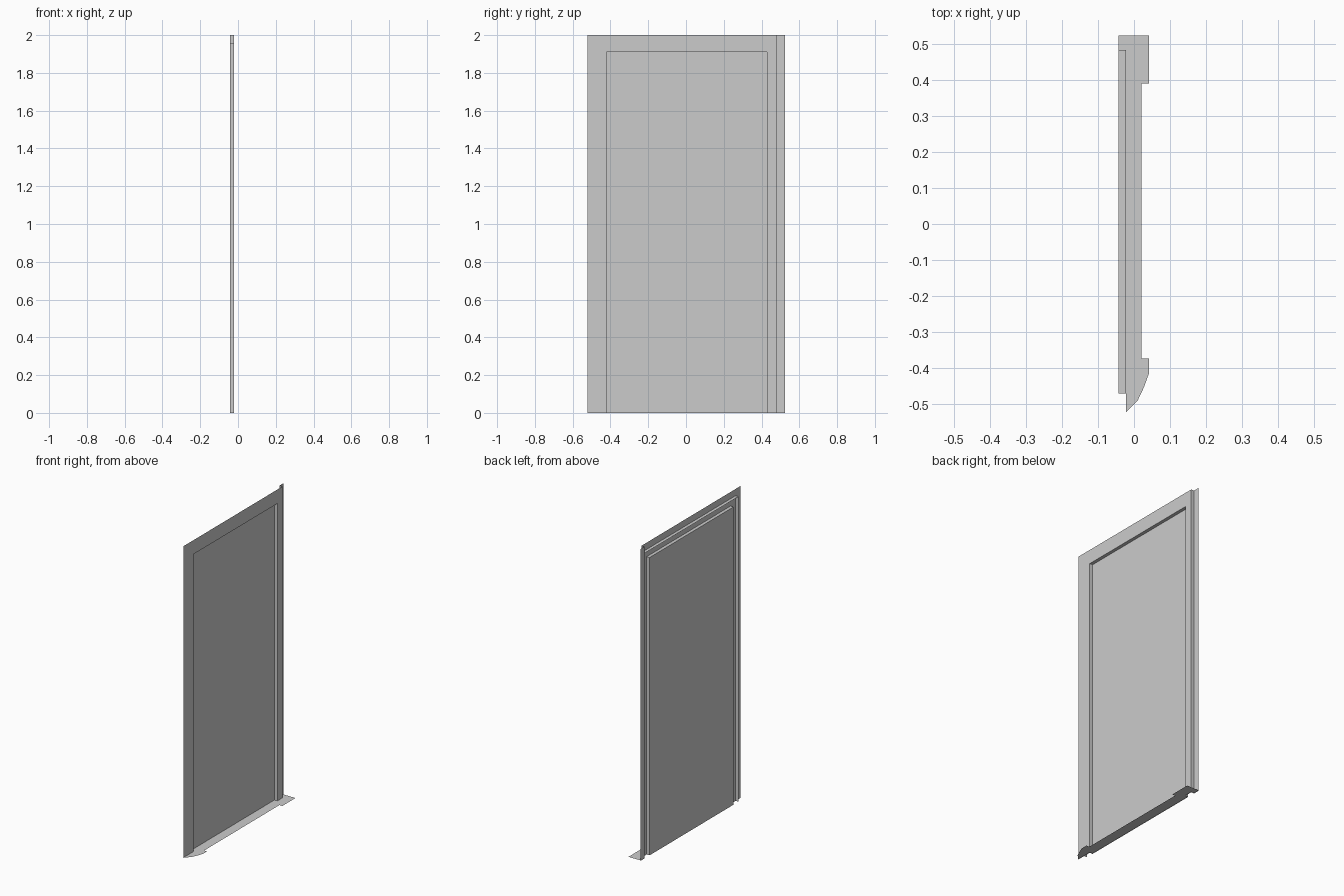
import bpy

if "Cube" in bpy.data.objects:
    bpy.data.objects.remove(bpy.data.objects["Cube"])

WALL, BACK = -0.022, -0.043      # x of the front skin and of the recessed skin
TOP, DOOR_TOP, FIN_TOP = 2.0, 1.91, 1.957
L, R = -0.42, 0.43               # sides of the recess
FIN_L, FIN_R, OUT_L, OUT_R = -0.47, 0.483, -0.522, 0.523


def make(name, verts, faces):
    mesh = bpy.data.meshes.new(name)
    mesh.from_pydata(verts, [], faces)
    mesh.update()
    obj = bpy.data.objects.new(name, mesh)
    bpy.context.collection.objects.link(obj)
    return obj


def sheet(name, x, outline):
    """Flat upright face from (y, z) points."""
    return make(name, [(x, y, z) for y, z in outline], [range(len(outline))])


def band(name, path):
    """Sweep a (y, z) path from the front skin to the recessed skin."""
    n = len(path)
    verts = [(x, y, z) for x in (WALL, BACK) for y, z in path]
    return make(name, verts, [(i, i + 1, n + i + 1, n + i) for i in range(n - 1)])


def rect(y0, y1, z1):
    return [(y0, 0), (y1, 0), (y1, z1), (y0, z1)]


# Front skin: an arch around the door recess
sheet("door_surround", WALL, [(L, 0), (L, DOOR_TOP), (R, DOOR_TOP), (R, 0),
                              (FIN_R, 0), (FIN_R, TOP), (OUT_L, TOP), (OUT_L, 0)])

# Recess sides and door panel
band("door_reveal", [(L, 0), (L, DOOR_TOP), (R, DOOR_TOP), (R, 0)])
sheet("door_panel", BACK, rect(L, R, DOOR_TOP))

# Set-back edge strip and its return
band("edge_return", [(FIN_R, 0), (FIN_R, TOP)])
sheet("edge_strip", BACK, rect(FIN_R, OUT_R, TOP))

# Rear flange around the recess
band("rear_flange", [(FIN_L, 0), (FIN_L, FIN_TOP), (FIN_R, FIN_TOP)])

# Threshold plate with widened ends
plate = [(BACK, OUT_R), (BACK, FIN_R), (WALL, FIN_R), (WALL, R), (BACK, R), (BACK, L),
         (WALL, L), (WALL, OUT_L), (0.01, -0.49), (0.028, -0.452),
         (0.042, -0.413), (0.042, -0.373), (0.021, -0.373),
         (0.021, 0.39), (0.042, 0.39), (0.042, OUT_R)]
make("threshold", [(x, y, 0.003) for x, y in plate], [range(len(plate))[::-1]])
